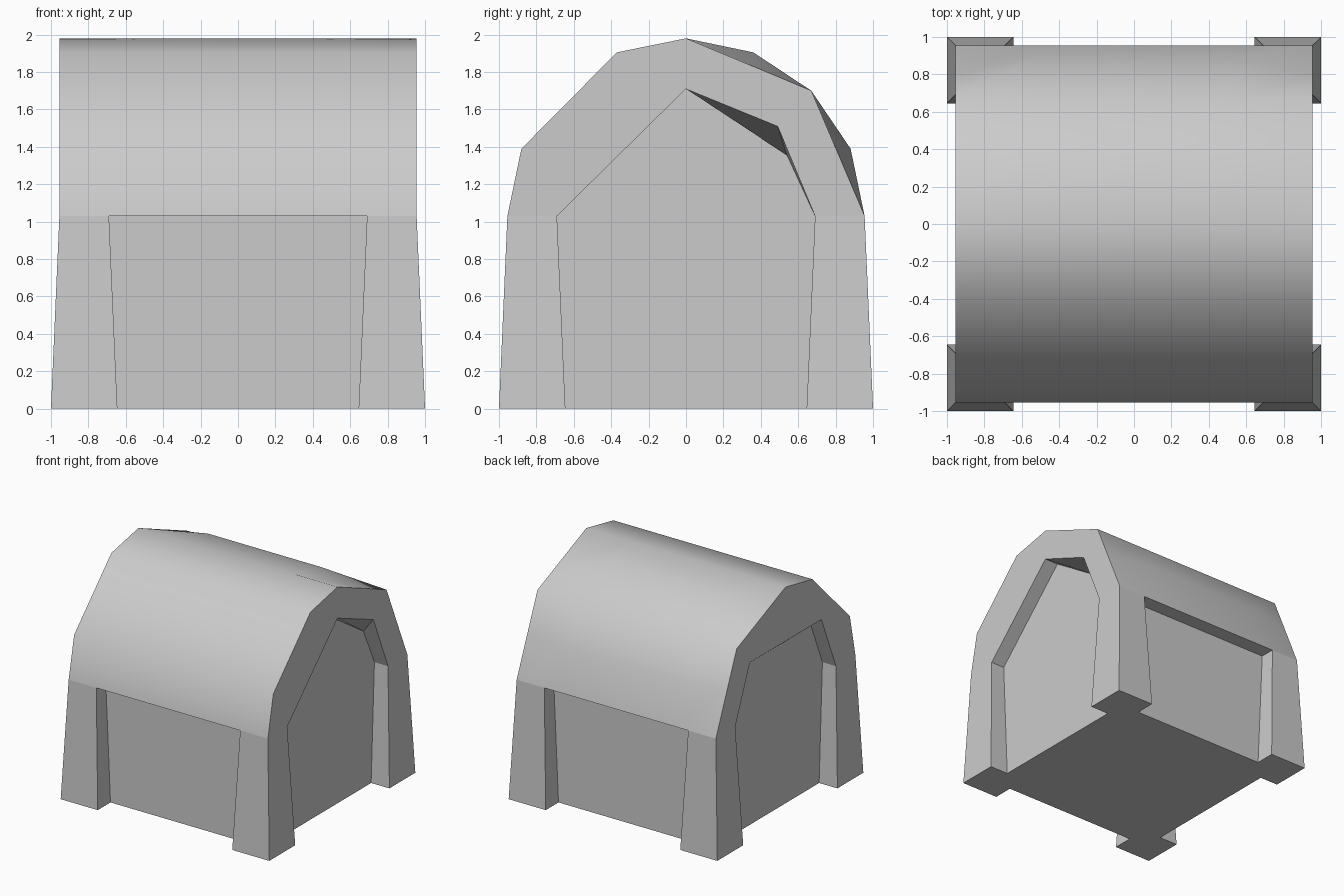
import bpy, bmesh, math

if "Cube" in bpy.data.objects:
    bpy.data.objects.remove(bpy.data.objects["Cube"])


def make_object(name, faces):
    """Weld a list of polygon loops into one object with outward normals."""
    bm = bmesh.new()
    for loop in faces:
        bm.faces.new([bm.verts.new(p) for p in loop])
    bmesh.ops.remove_doubles(bm, verts=bm.verts, dist=1e-4)
    bmesh.ops.recalc_face_normals(bm, faces=bm.faces)
    mesh = bpy.data.meshes.new(name)
    bm.to_mesh(mesh)
    bm.free()
    obj = bpy.data.objects.new(name, mesh)
    bpy.context.collection.objects.link(obj)
    return obj


def station(x, profile):
    return [(x, y, z) for y, z in profile]


def loft(a, b):
    return [[a[i], a[i + 1], b[i + 1], b[i]] for i in range(len(a) - 1)]


EAVE, END, WALL = 1.03, 0.955, 0.825

# Roof profiles (y, z): rounder in the middle, flattened at the rear ends
front_half = [(-END, EAVE), (-0.88, 1.39), (-0.37, 1.905), (0, 1.98)]
middle = front_half + [(0.36, 1.905), (0.67, 1.70), (0.88, 1.39), (END, EAVE)]
ends = front_half + [(0.36, 1.83), (0.67, 1.70), (0.802, 1.39), (END, EAVE)]

# Gable openings and the tops of the recessed walls, for each end
gables = {
    1: ([(-0.69, EAVE), (0, 1.71), (0.49, 1.51), (0.69, EAVE)],
        [(-0.69, EAVE), (0, 1.71), (0.54, 1.355), (0.69, EAVE)]),
    -1: ([(-0.69, EAVE), (-0.49, 1.51), (0.49, 1.51), (0.69, EAVE)],
         [(-0.69, EAVE), (-0.49, 1.51), (0.50, 1.40), (0.69, EAVE)]),
}

# Roof shell
rows = [station(-END, ends), station(-0.54, middle),
        station(0.54, middle), station(END, ends)]
faces = []
for a, b in zip(rows, rows[1:]):
    faces += loft(a, b)

# Arched ends, soffits and gable walls
for s, (opening, wall) in gables.items():
    outer = station(s * END, ends)
    rim = station(s * END, opening)
    inner = station(s * WALL, wall)
    faces.append(outer + rim[::-1])
    faces += loft(rim, inner)
    faces.append(inner)

# Eave underside, notched around the gable recesses
half = [(0.54, -END), (END, -END), (END, -0.69), (WALL, -0.69),
        (WALL, 0.69), (END, 0.69), (END, END), (0.54, END)]
outline = half + [(-x, y) for x, y in reversed(half)]
faces.append([(x, y, EAVE) for x, y in outline])
roof = make_object("arched_roof", faces)

bpy.context.view_layer.objects.active = roof
roof.select_set(True)
bpy.ops.object.shade_smooth_by_angle(angle=math.radians(38))
roof.select_set(False)


# Tapered boxes for the walls and corner pillars
def box(name, low, high, z1):
    (b0, b1), (t0, t1) = low, high
    bottom = [(b0[0], b0[1], 0), (b1[0], b0[1], 0), (b1[0], b1[1], 0), (b0[0], b1[1], 0)]
    top = [(t0[0], t0[1], z1), (t1[0], t0[1], z1), (t1[0], t1[1], z1), (t0[0], t1[1], z1)]
    return make_object(name, [bottom, top] + loft(bottom + bottom[:1], top + top[:1]))


core = ((-WALL, -WALL), (WALL, WALL))
box("recessed_walls", core, core, EAVE)

for sx in (-1, 1):
    for sy in (-1, 1):
        name = ("back" if sy > 0 else "front") + ("_right" if sx > 0 else "_left")
        box(name + "_pillar",
            ((0.645 * sx, 0.645 * sy), (sx, sy)),
            ((0.69 * sx, 0.69 * sy), (END * sx, END * sy)), EAVE)
